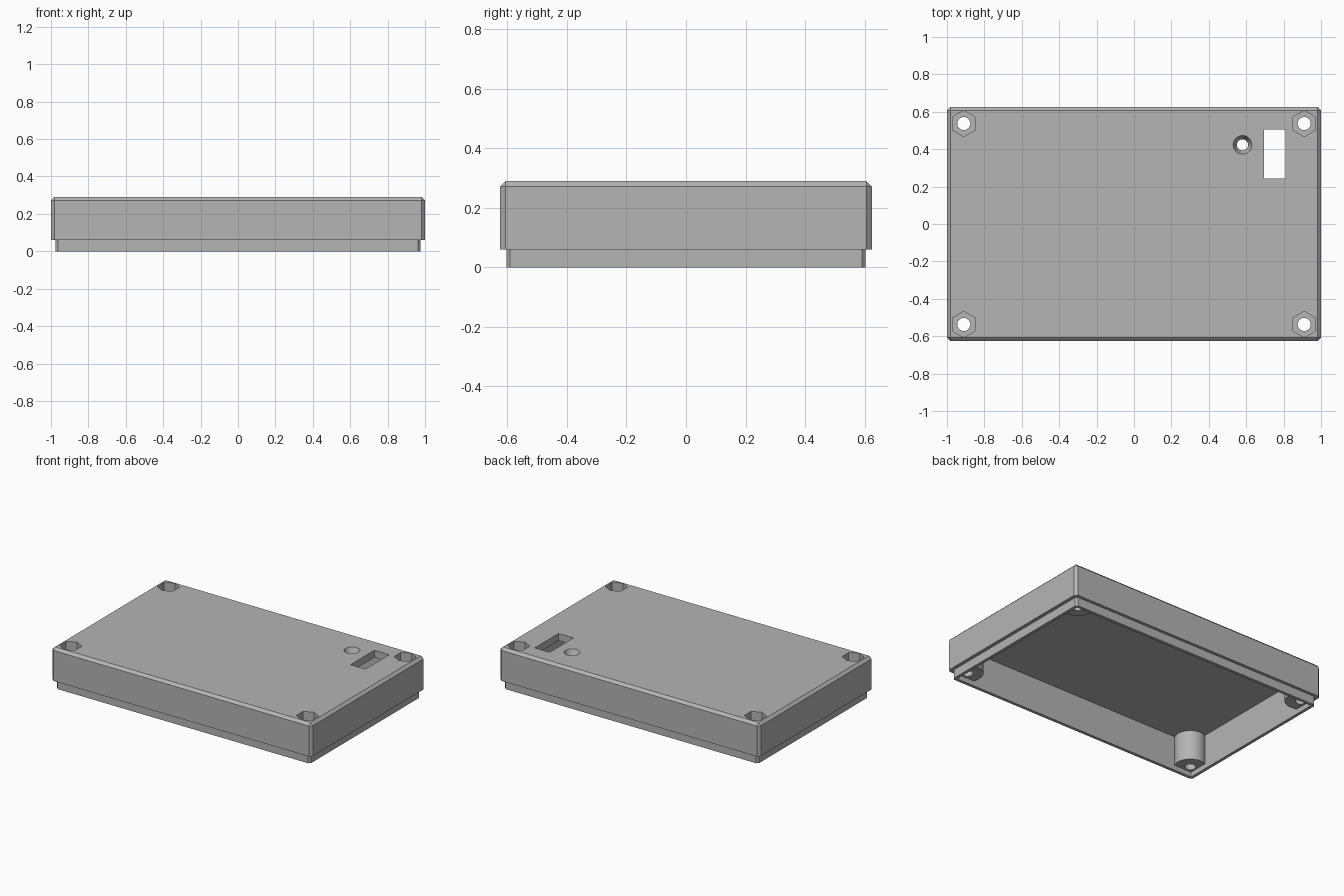
import bpy, bmesh, math
from mathutils import Matrix

if "Cube" in bpy.data.objects:
    bpy.data.objects.remove(bpy.data.objects["Cube"])

TOP, CEILING, SEAM = 0.29, 0.24, 0.06
BOSS_BOTTOM, NUT_BOTTOM = 0.035, 0.14
BOSS_X, BOSS_Y = 0.91, 0.537

grey = bpy.data.materials.new("light grey plastic")
grey.use_nodes = True
colour = (0.46, 0.46, 0.46, 1)
grey.diffuse_color = colour
grey.node_tree.nodes["Principled BSDF"].inputs["Base Color"].default_value = colour


def finish(bm, name):
    bmesh.ops.recalc_face_normals(bm, faces=bm.faces)
    mesh = bpy.data.meshes.new(name)
    bm.to_mesh(mesh)
    bm.free()
    mesh.materials.append(grey)
    obj = bpy.data.objects.new(name, mesh)
    bpy.context.collection.objects.link(obj)
    return obj


def box(name, x, y, z, chamfer=0, chamfer_top=False):
    """Box from (min, max) pairs, optionally chamfered upright and top edges."""
    bm = bmesh.new()
    bmesh.ops.create_cube(bm, size=1)
    for v in bm.verts:
        v.co = [pair[int(c > 0)] for c, pair in zip(v.co, (x, y, z))]
    if chamfer:
        def chosen(e):
            a, b = (v.co.z for v in e.verts)
            return abs(a - b) > 0.001 or (chamfer_top and a > z[0] + 0.001)
        bmesh.ops.bevel(bm, geom=[e for e in bm.edges if chosen(e)],
                        offset=chamfer, segments=1, affect='EDGES')
    return finish(bm, name)


def post(name, x, y, z, r_low, r_high, sides, turn=0):
    """Upright prism or cone between two heights."""
    bm = bmesh.new()
    place = Matrix.Translation((x, y, sum(z) / 2)) @ Matrix.Rotation(turn, 4, 'Z')
    bmesh.ops.create_cone(bm, cap_ends=True, segments=sides, radius1=r_low,
                          radius2=r_high, depth=z[1] - z[0], matrix=place)
    return finish(bm, name)


def combine(target, other, operation):
    mod = target.modifiers.new(operation.title(), 'BOOLEAN')
    mod.operation, mod.solver, mod.object = operation, 'EXACT', other
    bpy.context.view_layer.objects.active = target
    bpy.ops.object.modifier_apply(modifier=mod.name)
    bpy.data.objects.remove(other)


# Outer shell with the recessed lip below it
lid = box("enclosure_lid", (-1, 1), (-0.625, 0.625), (SEAM, TOP), 0.018, True)
lip = box("lip", (-0.976, 0.976), (-0.604, 0.604), (0, 0.12), 0.013)
combine(lid, lip, 'UNION')

# Hollow inside, leaving the four corner screw bosses standing
corners = [(sx * BOSS_X, sy * BOSS_Y) for sx in (-1, 1) for sy in (-1, 1)]
cavity = box("cavity", (-0.955, 0.955), (-0.583, 0.583), (-0.1, CEILING))
for x, y in corners:
    boss = post("boss", x, y, (BOSS_BOTTOM, TOP), 0.1, 0.1, 48)
    combine(cavity, boss, 'DIFFERENCE')
combine(lid, cavity, 'DIFFERENCE')

# Screw holes with hexagonal nut pockets
for x, y in corners:
    combine(lid, post("screw_hole", x, y, (-0.1, 0.4), 0.035, 0.035, 32), 'DIFFERENCE')
    pocket = post("nut_pocket", x, y, (NUT_BOTTOM, 0.4), 0.07, 0.07, 6, math.pi / 6)
    # Point the hexagon along the depth of the lid
    top_vert = max(pocket.data.vertices, key=lambda v: v.co.y)
    if top_vert.co.y - y < 0.069:
        pocket.data.transform(Matrix.Translation((x, y, 0)) @ Matrix.Rotation(math.pi / 6, 4, 'Z')
                              @ Matrix.Translation((-x, -y, 0)))
    combine(lid, pocket, 'DIFFERENCE')

# Countersunk light hole and rectangular switch opening
combine(lid, post("light_hole", 0.58, 0.423, (CEILING, TOP), 0.03, 0.05, 32), 'DIFFERENCE')
combine(lid, post("light_bore", 0.58, 0.423, (0.2, 0.26), 0.03, 0.03, 32), 'DIFFERENCE')
combine(lid, box("switch_opening", (0.695, 0.81), (0.243, 0.505), (0.2, 0.4)), 'DIFFERENCE')

# Round walls smooth, everything else crisp
bpy.ops.object.select_all(action='DESELECT')
lid.select_set(True)
bpy.context.view_layer.objects.active = lid
bpy.ops.object.shade_smooth_by_angle(angle=math.radians(25))
